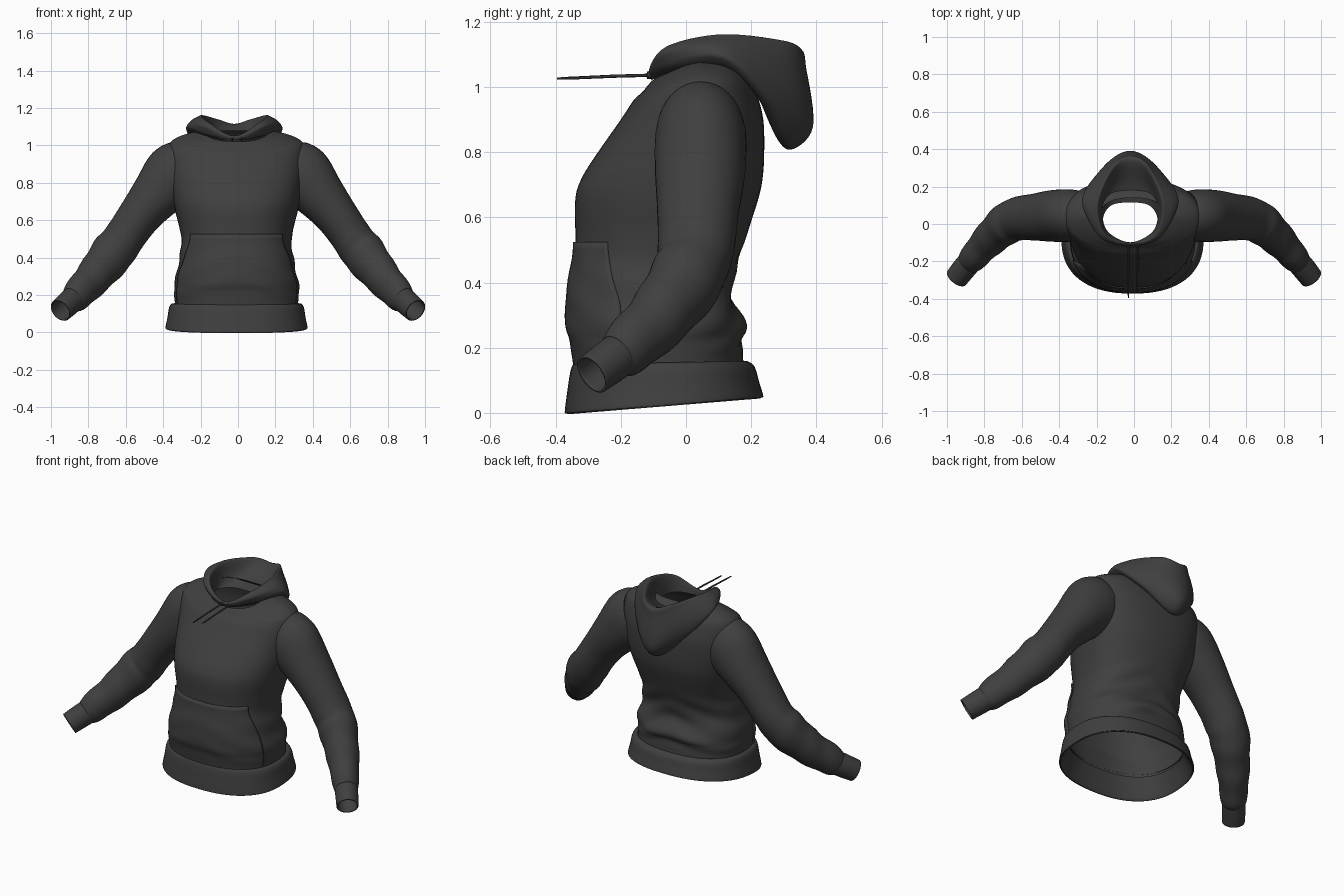
import bpy, bmesh, math
from mathutils import Vector

cube = bpy.data.objects.get("Cube")
if cube:
    bpy.data.objects.remove(cube)


def make_material(name, value):
    mat = bpy.data.materials.new(name)
    mat.use_nodes = True
    colour = (value, value, value, 1)
    mat.diffuse_color = colour
    bsdf = mat.node_tree.nodes["Principled BSDF"]
    bsdf.inputs["Base Color"].default_value = colour
    bsdf.inputs["Roughness"].default_value = 0.9
    return mat


fabric = make_material("charcoal fabric", 0.05)
cord_colour = make_material("dark cord", 0.03)


def spline(points, steps, closed=False):
    """Smooth curve through points of any dimension."""
    pts = [Vector(p) for p in points]
    n = len(pts)
    pick = (lambda i: pts[i % n]) if closed else (lambda i: pts[min(max(i, 0), n - 1)])
    out = []
    for i in range(n if closed else n - 1):
        a, b, c, d = (pick(i + k) for k in (-1, 0, 1, 2))
        for s in range(steps):
            t = s / steps
            out.append(b + (c - a) * (t / 2) + (a * 2 - b * 5 + c * 4 - d) * (t * t / 2)
                       + (b * 3 - a - c * 3 + d) * (t ** 3 / 2))
    if not closed:
        out.append(pts[-1])
    return out


def loft(name, rings, mat=fabric, closed=True, thickness=0, angle=50):
    """Skin a list of point rings with quads."""
    bm = bmesh.new()
    rows = [[bm.verts.new(p) for p in ring] for ring in rings]
    count = len(rows[0])
    for lower, upper in zip(rows, rows[1:]):
        for j in range(count if closed else count - 1):
            k = (j + 1) % count
            bm.faces.new((lower[j], lower[k], upper[k], upper[j]))
    mesh = bpy.data.meshes.new(name)
    bm.to_mesh(mesh)
    bm.free()
    mesh.materials.append(mat)
    obj = bpy.data.objects.new(name, mesh)
    bpy.context.collection.objects.link(obj)
    if thickness:
        mod = obj.modifiers.new("thickness", "SOLIDIFY")
        mod.thickness = thickness
        mod.offset = 0
    bpy.ops.object.select_all(action="DESELECT")
    obj.select_set(True)
    bpy.context.view_layer.objects.active = obj
    bpy.ops.object.shade_smooth_by_angle(angle=math.radians(angle))
    return obj


def ease(value, low, high):
    t = min(max((value - low) / (high - low), 0), 1)
    return t * t * (3 - 2 * t)


SHIFT = -0.008
TURN = [2 * math.pi * i / 72 for i in range(72)]


def section(row, a, grow=0):
    """Point on a torso cross-section; angle zero faces the front."""
    z, half, front, back = row
    mid = -0.08 + 0.12 * ease(z, 0.3, 0.9)
    s, c = math.sin(a), math.cos(a)
    # Draped folds around the waist, strongest at the back and sides
    fold = ease(z, 0.16, 0.24) * (1 - ease(z, 0.4, 0.6)) * (0.6 - 0.4 * c)
    grow += 0.006 * fold * math.sin(48 * z + 7 * abs(s) + s)
    x = (half + grow) * math.copysign(abs(s) ** 0.85, s)
    depth = mid - front if c > 0 else back - mid
    y = mid - (depth + grow) * math.copysign(abs(c) ** 0.85, c)
    z += 0.08 * (y + 0.37) * max(0, 1 - z / 0.2)
    z -= 0.06 * max(0, c) * ease(z, 0.95, 1.07)
    return Vector((x + SHIFT, y, z))


# Torso: height, half width, front y, back y
body_rows = spline([
    (0.12, 0.33, -0.335, 0.18), (0.16, 0.33, -0.34, 0.175), (0.22, 0.335, -0.35, 0.175),
    (0.27, 0.33, -0.362, 0.183), (0.37, 0.31, -0.36, 0.14), (0.5, 0.295, -0.34, 0.172),
    (0.65, 0.328, -0.34, 0.22), (0.72, 0.342, -0.32, 0.235), (0.8, 0.355, -0.27, 0.24),
    (0.9, 0.365, -0.2, 0.237), (0.98, 0.365, -0.15, 0.217), (1.025, 0.345, -0.135, 0.197),
    (1.06, 0.272, -0.12, 0.17), (1.08, 0.175, -0.103, 0.14)], 6)
loft("torso", [[section(r, a) for a in TURN] for r in body_rows])

# Waistband with a folded-in lower edge
band_rows = spline([
    (0.14, 0.322, -0.33, 0.172), (0.148, 0.345, -0.345, 0.185), (0.125, 0.36, -0.355, 0.21),
    (0.06, 0.37, -0.365, 0.225), (0.005, 0.38, -0.372, 0.237), (0, 0.375, -0.368, 0.232),
    (0.006, 0.365, -0.355, 0.22), (0.125, 0.322, -0.326, 0.17)], 4)
loft("waistband", [[section(r, a) for a in TURN] for r in band_rows])

# Front pocket: a raised panel following the belly, with slanted hand openings
pocket_rows = [r for r in body_rows if 0.14 < r[0] < 0.53]
panel = []
for r in pocket_rows:
    reach = 1.2 - 0.3 * ease(r[0], 0.3, 0.54)
    line = [section(r, reach * (i / 20 - 1), 0.008) for i in range(41)]
    panel.append([section(r, -reach, 0.001)] + line + [section(r, reach, 0.001)])
panel.append([section(pocket_rows[-1], reach * (i / 21 - 1), 0.001) for i in range(43)])
loft("front_pocket", panel, closed=False, angle=100)


def tube(path, side, ripple=0):
    """Elliptical rings along a path of x, y, z, level radius, upright radius."""
    rings = []
    for i, p in enumerate(path):
        a, b = path[max(i - 1, 0)], path[min(i + 1, len(path) - 1)]
        along = Vector(b[:3]) - Vector(a[:3])
        along.normalize()
        level = along.cross(Vector((0, 0, 1))).normalized()
        upright = level.cross(along)
        ring = []
        for t in TURN[::2]:
            # Creases gathered at the elbow and above the cuff
            crease = ease(p[0], 0.58, 0.66) * ripple * math.sin(75 * p[0] + 1.5 * math.sin(t))
            v = Vector(p[:3]) + (level * math.cos(t) * p[3] + upright * math.sin(t) * p[4]) * (1 + crease)
            ring.append((v.x * side, v.y, v.z))
        rings.append(ring)
    return rings


sleeve_path = spline([
    (0.28, 0.045, 0.872, 0.13, 0.158), (0.342, 0.045, 0.838, 0.14, 0.168),
    (0.435, 0.043, 0.735, 0.138, 0.138), (0.525, 0.037, 0.625, 0.126, 0.116),
    (0.61, 0.03, 0.505, 0.117, 0.109), (0.677, 0.003, 0.415, 0.11, 0.117),
    (0.775, -0.085, 0.292, 0.091, 0.1), (0.855, -0.175, 0.205, 0.075, 0.087),
    (0.882, -0.207, 0.178, 0.066, 0.074), (0.89, -0.216, 0.172, 0.055, 0.058)], 7)
cuff_path = spline([
    (0.87, -0.19, 0.19, 0.055, 0.058), (0.885, -0.21, 0.175, 0.06, 0.064),
    (0.915, -0.246, 0.148, 0.06, 0.063), (0.948, -0.288, 0.118, 0.058, 0.06)], 5)
for label, side in (("left", 1), ("right", -1)):
    loft(label + "_sleeve", tube(sleeve_path, side, 0.025))
    loft(label + "_cuff", tube(cuff_path, side), thickness=0.008)

# Hood lying on the back: half rings from the throat round to the nape
hood_keys = [
    [(0, -0.105, 1.02), (0.13, -0.05, 1.045), (0.21, 0.08, 1.06), (0.15, 0.18, 1.03), (0, 0.21, 1.0)],
    [(0, -0.11, 1.03), (0.15, -0.06, 1.06), (0.245, 0.1, 1.08), (0.17, 0.22, 0.97), (0, 0.28, 0.84)],
    [(0, -0.115, 1.035), (0.16, -0.065, 1.08), (0.258, 0.12, 1.095), (0.165, 0.27, 0.95), (0, 0.33, 0.81)],
    [(0, -0.115, 1.045), (0.163, -0.07, 1.105), (0.235, 0.12, 1.125), (0.14, 0.31, 1.01), (0, 0.39, 0.88)],
    [(0, -0.11, 1.05), (0.15, -0.062, 1.122), (0.2, 0.12, 1.15), (0.11, 0.31, 1.1), (0, 0.37, 1.05)],
    [(0, -0.105, 1.05), (0.135, -0.055, 1.122), (0.17, 0.11, 1.158), (0.09, 0.3, 1.14), (0, 0.345, 1.115)],
    [(0, -0.1, 1.04), (0.125, -0.05, 1.09), (0.155, 0.08, 1.09), (0.1, 0.19, 1.07), (0, 0.22, 1.06)],
    [(0, -0.098, 1.015), (0.11, -0.05, 1.03), (0.145, 0.03, 1.03), (0.1, 0.1, 1.03), (0, 0.115, 1.03)]]
hood_rings = []
for key in hood_keys:
    full = key + [(-x, y, z) for x, y, z in key[3:0:-1]]
    hood_rings.append([p + Vector((-0.02, 0, 0)) for p in spline(full, 7, True)])
columns = [spline(col, 6) for col in zip(*hood_rings)]
loft("hood", list(zip(*columns)), angle=70)


def along_y(x, stations):
    """Round rings on a line towards the front."""
    return [[(x + r * math.cos(t), y, z + r * math.sin(t)) for t in TURN[::6]]
            for y, z, r in stations]


# Drawstrings and their eyelets
for label, x, tip in (("left", 0.018, -0.37), ("right", -0.03, -0.395)):
    loft(label + "_drawstring", along_y(x, [
        (-0.107, 1.036, 0.005), (-0.22, 1.033, 0.005), (tip + 0.03, 1.027, 0.004),
        (tip, 1.026, 0.003), (tip, 1.026, 0.0005)]), cord_colour)
    loft(label + "_eyelet", along_y(x, [
        (-0.108, 1.036, 0.011), (-0.119, 1.036, 0.011), (-0.121, 1.036, 0.005)]), cord_colour)
